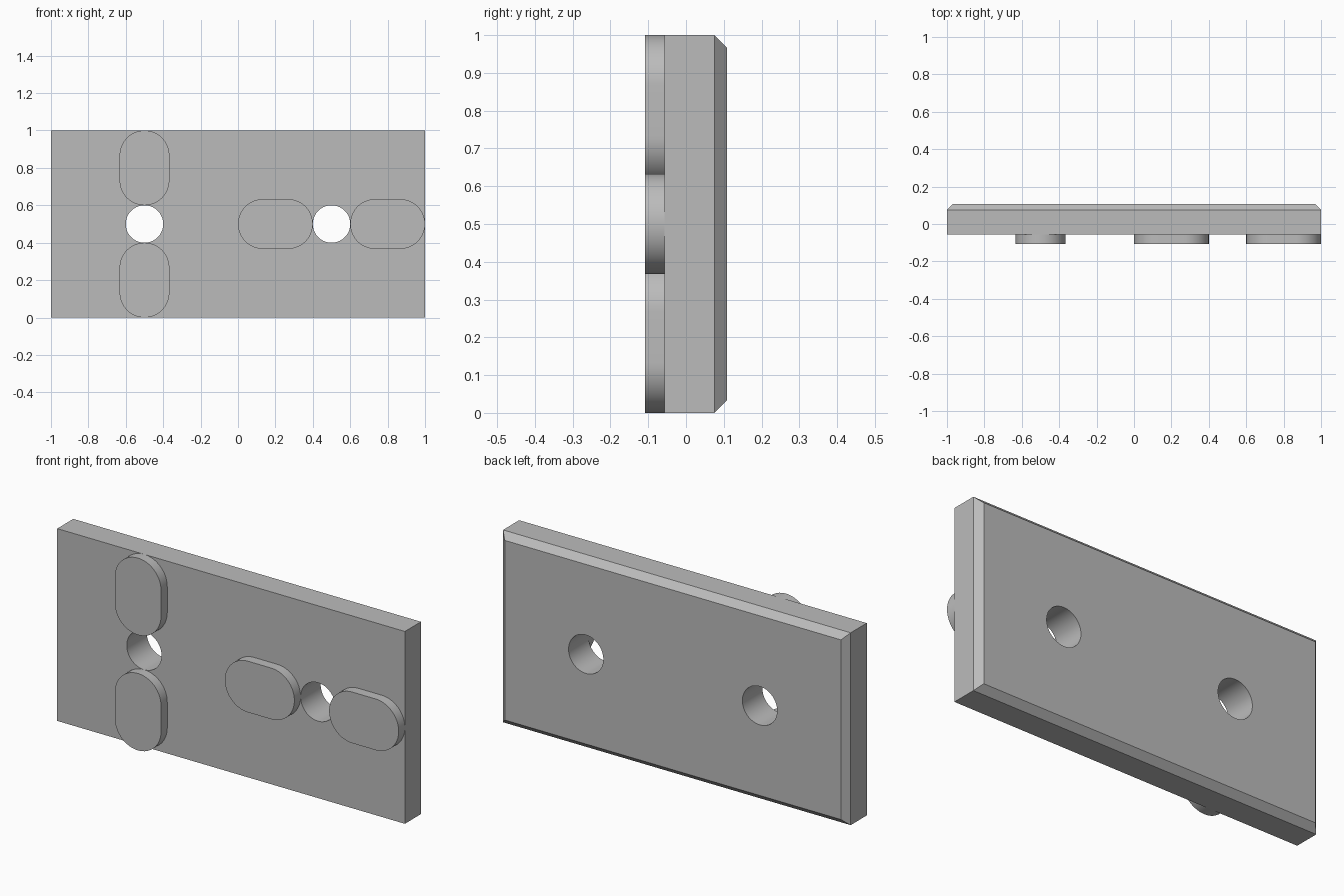
import bpy, bmesh
from math import pi, sin, cos, radians
from mathutils import Matrix, Vector

cube = bpy.data.objects.get("Cube")
if cube:
    bpy.data.objects.remove(cube, do_unlink=True)

FRONT, PLATE_FRONT, BACK = -0.108, -0.057, 0.108
CHAMFER = 0.033
HOLE_X, MID_Z, HOLE_R = 0.5, 0.5, 0.1
PAD_LEN, PAD_R = 0.4, 0.133

grey = bpy.data.materials.new("plain grey")
grey.use_nodes = True
colour = (0.5, 0.5, 0.5, 1)
grey.diffuse_color = colour
grey.node_tree.nodes["Principled BSDF"].inputs["Base Color"].default_value = colour


def add_object(name, bm):
    bmesh.ops.recalc_face_normals(bm, faces=bm.faces)
    mesh = bpy.data.meshes.new(name)
    bm.to_mesh(mesh)
    bm.free()
    mesh.materials.append(grey)
    obj = bpy.data.objects.new(name, mesh)
    bpy.context.collection.objects.link(obj)
    return obj


def smooth(obj):
    bpy.ops.object.select_all(action="DESELECT")
    obj.select_set(True)
    bpy.context.view_layer.objects.active = obj
    bpy.ops.object.shade_smooth_by_angle(angle=radians(30))


# Plate with its back rim chamfered
bm = bmesh.new()
depth = BACK - PLATE_FRONT
centre = Vector((0, (BACK + PLATE_FRONT) / 2, MID_Z))
bmesh.ops.create_cube(bm, size=1, matrix=Matrix.Translation(centre) @ Matrix.Diagonal((2, depth, 1, 1)))
rim = [e for e in bm.edges if all(v.co.y > centre.y for v in e.verts)]
bmesh.ops.bevel(bm, geom=rim, offset=CHAMFER, segments=1, affect="EDGES")
plate = add_object("plate", bm)

# Two round through holes
for x in (-HOLE_X, HOLE_X):
    bm = bmesh.new()
    place = Matrix.Translation((x, 0, MID_Z)) @ Matrix.Rotation(pi / 2, 4, "X")
    bmesh.ops.create_cone(bm, cap_ends=True, segments=64, radius1=HOLE_R,
                          radius2=HOLE_R, depth=1, matrix=place)
    cutter = add_object("hole_cutter", bm)
    cutter.hide_render = True
    cut = plate.modifiers.new("hole", "BOOLEAN")
    cut.operation, cut.solver, cut.object = "DIFFERENCE", "EXACT", cutter
    bpy.context.view_layer.objects.active = plate
    bpy.ops.object.modifier_apply(modifier=cut.name)
    bpy.data.objects.remove(cutter, do_unlink=True)
smooth(plate)


# Rounded pads standing proud of the front face
def add_pad(name, x, z, upright):
    bm = bmesh.new()
    half = PAD_LEN / 2 - PAD_R
    ring = []
    steps = 32
    for side, start in ((1, -pi / 2), (-1, pi / 2)):
        for i in range(steps + 1):
            a = start + pi * i / steps
            u, v = side * half + PAD_R * cos(a), PAD_R * sin(a)
            if upright:
                u, v = -v, u
            ring.append(bm.verts.new((x + u, PLATE_FRONT, z + v)))
    base = bm.faces.new(ring)
    top = bmesh.ops.extrude_face_region(bm, geom=[base], use_keep_orig=True)["geom"]
    moved = [g for g in top if isinstance(g, bmesh.types.BMVert)]
    bmesh.ops.translate(bm, verts=moved, vec=(0, FRONT - PLATE_FRONT, 0))
    smooth(add_object(name, bm))


reach = HOLE_R + PAD_LEN / 2
add_pad("upper_pad", -HOLE_X, MID_Z + reach, True)
add_pad("lower_pad", -HOLE_X, MID_Z - reach, True)
add_pad("inner_pad", HOLE_X - reach, MID_Z, False)
add_pad("outer_pad", HOLE_X + reach, MID_Z, False)
